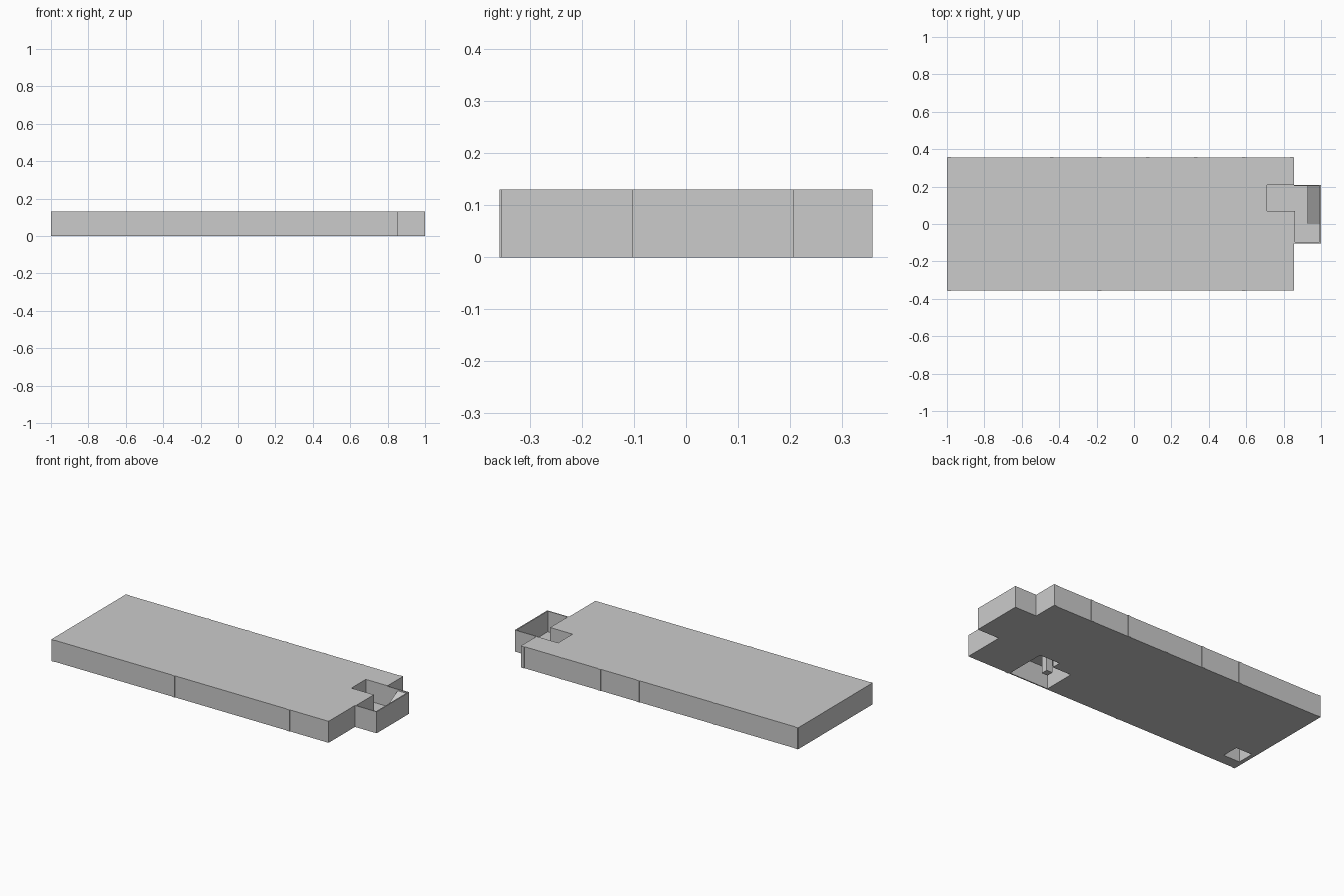
import bpy, bmesh

if "Cube" in bpy.data.objects:
    bpy.data.objects.remove(bpy.data.objects["Cube"])

H = 0.13


def prism(name, pts, z0, z1):
    """Extrude a plan outline from z0 to z1."""
    me = bpy.data.meshes.new(name)
    bm = bmesh.new()
    face = bm.faces.new([bm.verts.new((x, y, z0)) for x, y in pts])
    top = bmesh.ops.extrude_face_region(bm, geom=[face])
    verts = [v for v in top["geom"] if isinstance(v, bmesh.types.BMVert)]
    bmesh.ops.translate(bm, verts=verts, vec=(0, 0, z1 - z0))
    bmesh.ops.recalc_face_normals(bm, faces=bm.faces)
    bm.to_mesh(me)
    bm.free()
    ob = bpy.data.objects.new(name, me)
    bpy.context.collection.objects.link(ob)
    return ob


def box(name, x0, x1, y0, y1, z0=0.0, z1=H):
    return prism(name, [(x0, y0), (x1, y0), (x1, y1), (x0, y1)], z0, z1)


def cut(target, cutter):
    """Subtract the cutter from the target and discard it."""
    cutter.hide_render = True
    mod = target.modifiers.new("cut", "BOOLEAN")
    mod.operation = "DIFFERENCE"
    mod.solver = "EXACT"
    mod.object = cutter
    bpy.context.view_layer.objects.active = target
    bpy.ops.object.modifier_apply(modifier=mod.name)
    bpy.data.objects.remove(cutter)


# Main storey block
block = box("storey_block", -1.0, 0.855, -0.355, 0.355)

# Lobby pit open to the top and to the stair annex
cut(block, box("lobby_cutter", 0.71, 0.90, 0.07, 0.208, 0.005, 0.2))

# Recesses in the underside: stepped one near the front, small one at left
step = [(0.31, -0.348), (0.57, -0.348), (0.57, -0.10),
        (0.435, -0.10), (0.435, -0.155), (0.31, -0.155)]
cut(block, prism("stepped_cutter", step, -0.05, 0.125))
cut(block, box("square_cutter", -0.975, -0.867, -0.288, -0.185, -0.05, 0.125))

# Column standing in the stepped recess
box("recess_column", 0.40, 0.44, -0.24, -0.20)

# Open-topped stair annex
annex = box("stair_annex", 0.855, 1.0, -0.103, 0.208)
cut(annex, box("annex_cutter", 0.86, 0.993, -0.097, 0.202, 0.005, 0.2))
cut(annex, box("door_cutter", 0.84, 0.88, 0.07, 0.202, 0.005, 0.2))

# Stair ramp rising along the outer wall
ramp = box("stair_ramp", 0.927, 0.994, 0.0, 0.203, 0.003, 0.122)
for v in ramp.data.vertices:
    if v.co.y < 0.1:
        v.co.z = 0.003 if v.co.z < 0.05 else 0.012
    elif v.co.z < 0.05:
        v.co.z = 0.110

# Shallow facade pilasters, front and back
for i, x in enumerate((-0.988, -0.44, -0.183, 0.073, 0.33, 0.587, 0.843)):
    box(f"back_pilaster_{i}", x - 0.01, x + 0.01, 0.35, 0.358)
for i, x in enumerate((-0.988, -0.183, 0.587)):
    box(f"front_pilaster_{i}", x - 0.01, x + 0.01, -0.358, -0.35)
